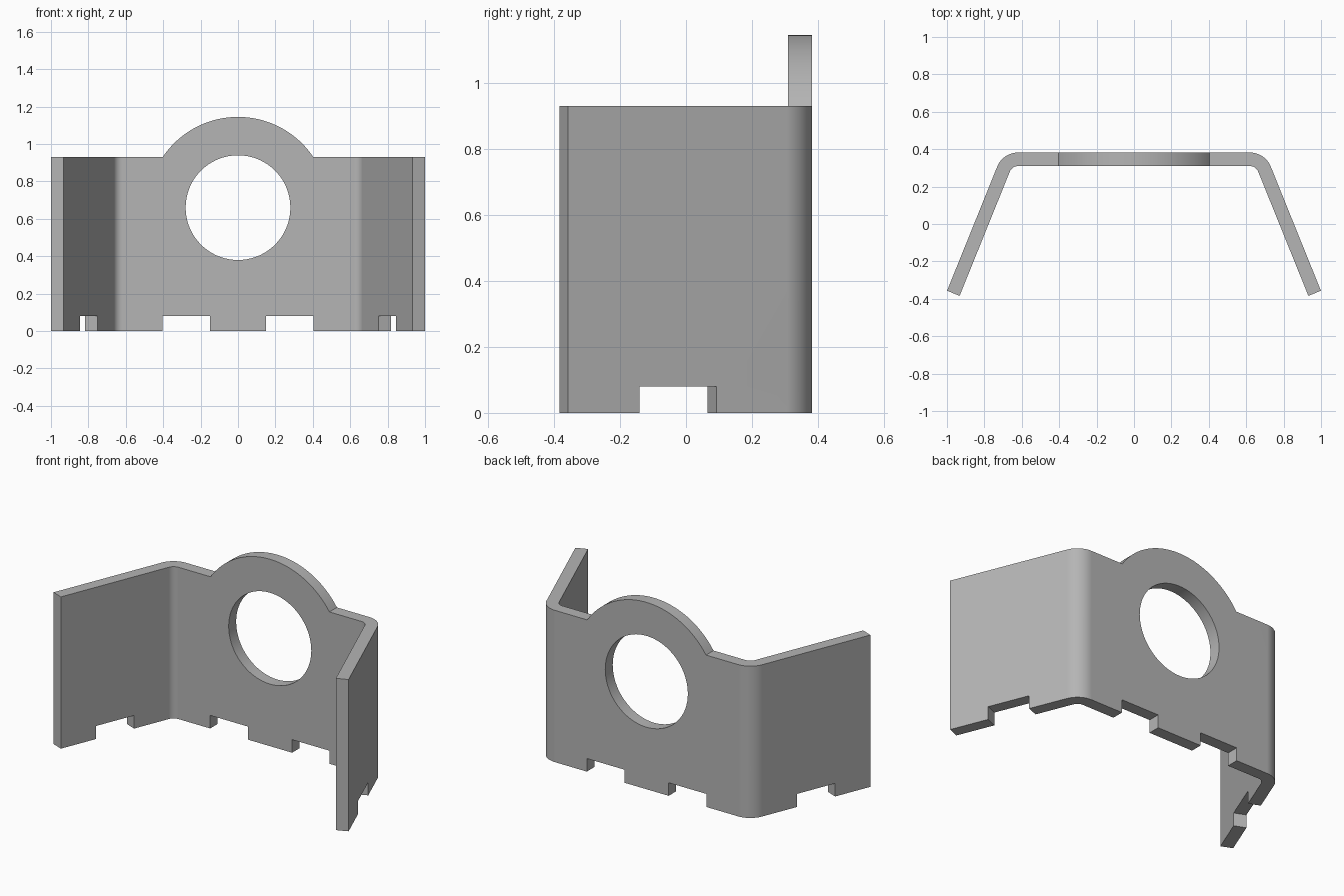
import bpy, bmesh, math
from mathutils import Vector

if "Cube" in bpy.data.objects:
    bpy.data.objects.remove(bpy.data.objects["Cube"])

T = 0.0725                      # sheet thickness
H = 0.93                        # wall height
R, BEND = 0.12, math.radians(68)  # outer bend radius and angle
S0 = 0.62                       # where the bend starts
S1 = S0 + R * BEND              # where the bend ends
TIP = S1 + 0.716                # free end of each wing
YB = 0.382                      # rear face
NOTCH = 0.08
CZ, R_HOLE, R_ARCH = 0.66, 0.28, 0.485
STEPS = 12


def bend(s, t):
    """Map flat-sheet distance s and depth t to the bent bracket."""
    side, s = (-1 if s < 0 else 1), abs(s)
    if s <= S0:
        return side * s, YB - t
    a = min(s - S0, S1 - S0) / R
    run = max(s - S1, 0)
    x = S0 + (R - t) * math.sin(a) + run * math.cos(a)
    y = YB - R + (R - t) * math.cos(a) - run * math.sin(a)
    return side * x, y


# Half outline of the flat sheet: foot with two notches, wing end, top, arch
half = [(0.15, 0)]
for a, b in ((0.15, 0.405), (S1 + 0.231, S1 + 0.483)):
    half += [(a, 0), (a, NOTCH), (b, NOTCH), (b, 0)]
half = half[1:] + [(TIP, 0), (TIP, H)]
start = math.asin((H - CZ) / R_ARCH)
for i in range(25):
    a = start + (math.pi / 2 - start) * i / 24
    half.append((R_ARCH * math.cos(a), CZ + R_ARCH * math.sin(a)))
outline = half + [(-x, z) for x, z in reversed(half[:-1])]
hole = [(R_HOLE * math.cos(i * math.tau / 72), CZ + R_HOLE * math.sin(i * math.tau / 72))
        for i in range(72)]

# Fill the flat sheet around the hole
bm = bmesh.new()
for loop in (outline, hole):
    vs = [bm.verts.new((x, 0, z)) for x, z in loop]
    for i, v in enumerate(vs):
        bm.edges.new((v, vs[(i + 1) % len(vs)]))
bmesh.ops.triangle_fill(bm, use_beauty=True, edges=bm.edges[:], normal=(0, 1, 0))

# Cut fold lines across both bends
for side in (-1, 1):
    for i in range(STEPS + 1):
        s = side * (S0 + (S1 - S0) * i / STEPS)
        bmesh.ops.bisect_plane(bm, geom=bm.verts[:] + bm.edges[:] + bm.faces[:],
                               plane_co=(s, 0, 0), plane_no=(1, 0, 0), dist=1e-5)

# Thicken, then fold the sheet
ext = bmesh.ops.extrude_face_region(bm, geom=bm.faces[:], use_keep_orig=True)
for g in ext["geom"]:
    if isinstance(g, bmesh.types.BMVert):
        g.co.y = T
for v in bm.verts:
    x, y = bend(v.co.x, v.co.y)
    v.co = Vector((x, y, v.co.z))
bmesh.ops.recalc_face_normals(bm, faces=bm.faces[:])

mesh = bpy.data.meshes.new("bracket")
bm.to_mesh(mesh)
bm.free()
bracket = bpy.data.objects.new("bracket", mesh)
bpy.context.collection.objects.link(bracket)

# Plain grey metal
grey = bpy.data.materials.new("grey metal")
grey.diffuse_color = (0.46, 0.46, 0.46, 1)
grey.use_nodes = True
grey.node_tree.nodes["Principled BSDF"].inputs["Base Color"].default_value = grey.diffuse_color
mesh.materials.append(grey)

# Smooth bends and round edges, crisp corners
bpy.context.view_layer.objects.active = bracket
bracket.select_set(True)
bpy.ops.object.shade_smooth_by_angle(angle=math.radians(30))
wn = bracket.modifiers.new("even_shading", 'WEIGHTED_NORMAL')
wn.keep_sharp = True
